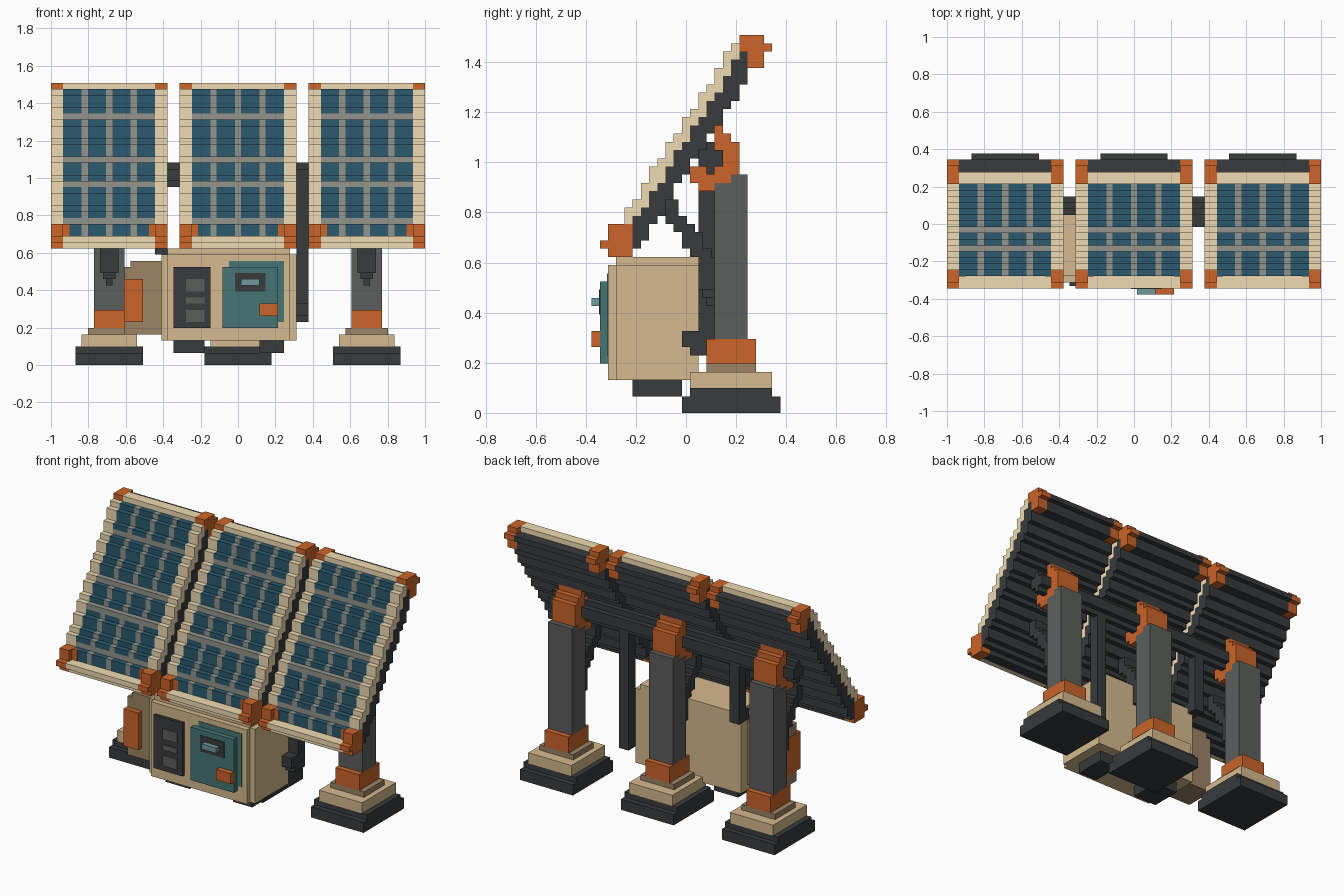
import bpy, bmesh, math

if "Cube" in bpy.data.objects:
    bpy.data.objects.remove(bpy.data.objects["Cube"])

U = 2 / 61                       # block size; all coordinates below are in blocks
OX, OY = 30.5, 11.5              # block-grid origin


def material(name, hexcode):
    def lin(c):
        c /= 255
        return c / 12.92 if c <= 0.04045 else ((c + 0.055) / 1.055) ** 2.4
    m = bpy.data.materials.new(name)
    m.diffuse_color = [lin(int(hexcode[n:n + 2], 16)) for n in (0, 2, 4)] + [1]
    m.use_nodes = True
    m.node_tree.nodes["Principled BSDF"].inputs["Base Color"].default_value = m.diffuse_color
    return m


CREAM = material("cream", "efdbb2")
TAN = material("tan", "d6ba8e")
TAUPE = material("taupe", "9c8465")
BLUE = material("cell_blue", "2c5a70")
GRID = material("grid_grey", "95958e")
DARK = material("dark", "383b3d")
STEEL = material("steel", "5c5f5d")
RUST = material("orange", "cc652a")
TEAL = material("teal", "467674")
PALE = material("pale_teal", "6f9aa0")


def blocks(name, mat, boxes):
    """One object from boxes given as (x0, x1, y0, y1, z0, z1)."""
    bm = bmesh.new()
    for x0, x1, y0, y1, z0, z1 in boxes:
        vs = bmesh.ops.create_cube(bm, size=1)["verts"]
        for v in vs:
            v.co.x = ((x1 if v.co.x > 0 else x0) - OX) * U
            v.co.y = ((y1 if v.co.y > 0 else y0) - OY) * U
            v.co.z = (z1 if v.co.z > 0 else z0) * U
    return finish(name, mat, bm)


def extrude_x(name, mat, outline, x0, x1):
    """Side profile of (y, z) points extruded along x."""
    bm = bmesh.new()
    f = bm.faces.new([bm.verts.new(((x0 - OX) * U, (y - OY) * U, z * U)) for y, z in outline])
    g = bmesh.ops.extrude_face_region(bm, geom=[f])["geom"]
    for v in g:
        if isinstance(v, bmesh.types.BMVert):
            v.co.x = (x1 - OX) * U
    bmesh.ops.recalc_face_normals(bm, faces=bm.faces)
    return finish(name, mat, bm)


def finish(name, mat, bm):
    me = bpy.data.meshes.new(name)
    bm.to_mesh(me)
    bm.free()
    me.materials.append(mat)
    ob = bpy.data.objects.new(name, me)
    bpy.context.collection.objects.link(ob)
    return ob


def tilt(k, shift=0.0):
    """Panel depth at block row k, moved back by shift."""
    return math.floor(2.2 + (k - 20) * 0.64 + shift)


def panel(tag, x):
    # bottom and top rails
    frame = [(x + 2, x + 17) + p for p in ((2, 3, 19, 20), (1, 3, 20, 21), (18, 20, 45, 46))]
    cells, grid = [], []
    back = [(x + 2, x + 17, 3, 5, 19, 20), (x + 2, x + 17, 3, 5, 20, 21), (x, x + 19, 5, 6, 20, 21)]
    corners = []
    for k in range(21, 45):
        f, g = max(3, tilt(k)), tilt(k, 1.7)
        row = (f, g, k, k + 1)
        # back sheet, kept clear of the corner caps
        rear = tilt(k, 4.3)
        if k < 23:
            back += [(x + 2, x + 17, g, rear, k, k + 1), (x, x + 19, 5, rear, k, k + 1)]
        elif k == 44:
            back.append((x + 2, x + 17, g, 22, k, k + 1))
        else:
            back.append((x, x + 19, g, min(rear, 19) if k > 41 else rear, k, k + 1))
            if k > 41:
                back.append((x + 2, x + 17, 19, 21, k, k + 1))
        # side rails
        if k > 22:
            frame += [(x + a, x + a + 2, f, 18 if k == 44 else g, k, k + 1) for a in (0, 17)]
        # cells and grid lines
        if k in (23, 29, 33, 40):
            grid.append((x + 2, x + 17) + row)
        else:
            cells += [(x + a, x + a + 3) + row for a in (2, 6, 10, 14)]
            grid += [(x + a, x + a + 1) + row for a in (5, 9, 13)]
    # corner caps
    for a in (0, 17):
        corners += [(x + a, x + a + 2) + p for p in
                    ((2, 5, 19, 20), (1, 5, 20, 21), (2, 5, 21, 22), (2, 5, 22, 23),
                     (18, 21, 45, 46), (18, 22, 44, 45), (19, 21, 42, 44))]
    corners += [(x + a, x + a + 1, 2.9, 3.5, 21, 23) for a in (2, 16)]
    blocks(tag + "_panel_frame", CREAM, frame)
    blocks(tag + "_panel_cells", BLUE, cells)
    blocks(tag + "_panel_grid", GRID, grid)
    blocks(tag + "_panel_back", DARK, back)
    blocks(tag + "_panel_corners", RUST, corners)


def post(tag, c):
    # stepped foot
    blocks(tag + "_foot", DARK, [(c - 5.5, c + 5.5, 11, 23, 0, 2), (c - 5.5, c + 5.5, 12, 22, 2, 3)])
    blocks(tag + "_foot_step", TAN, [(c - 4.5, c + 4.5, 12, 22, 3, 5)])
    blocks(tag + "_foot_plate", TAUPE, [(c - 3.5, c + 3.5, 14, 20, 5, 6)])
    # column with collar
    blocks(tag + "_collar", RUST, [(c - 2.5, c + 2.5, 14, 20, 6, 9)])
    blocks(tag + "_column", STEEL, [(c - 2.5, c + 2.5, 15, 19, 9, 28), (c - 2.5, c + 2.5, 17, 19, 28, 29)])
    # hinge bracket round the tube
    extrude_x(tag + "_hinge", RUST, [(12, 28), (13, 28), (13, 27), (15, 27), (15, 28), (17, 28),
                                     (17, 29), (18, 29), (18, 33), (17, 33), (17, 34), (16, 34),
                                     (16, 35), (15, 35), (15, 33), (14, 33), (14, 30), (12, 30)],
              c - 2.4, c + 2.4)
    # stepped diagonal strut
    strut = [(c - 1.5, c + 1.5, s, s + 2.6, k, k + 1)
             for k in range(15, 26) for s in [min(13, 8 + math.floor((25 - k) * 0.75))]]
    strut += [(c - 1, c + 1, 13.5, 15.5, 14, 15), (c - 0.5, c + 0.5, 14, 15.5, 13, 14)]
    blocks(tag + "_strut", DARK, strut)


for n, tag in enumerate(("left", "middle", "right")):
    panel(tag, 21 * n)
    post(tag, 9.5 + 21 * n)

# tilt tube
extrude_x("tilt_tube", DARK, [(14, 29), (15, 29), (15, 30), (16, 30), (16, 32), (15, 32),
                              (15, 33), (14, 33), (14, 32), (13, 32), (13, 30), (14, 30)], 5, 56)

# control cabinet
blocks("cabinet_body", TAN, [(18, 40, 3, 13, 4, 18)])
blocks("cabinet_top", TAN, [(19, 39, 3, 13, 18, 19)])
blocks("cabinet_front", TAN, [(19, 39, 2, 3, 4, 18)])
blocks("cabinet_feet", DARK, [(20, 25, 5, 11, 2, 4), (34, 38, 5, 11, 2, 4)])
blocks("side_box", TAUPE, [(13, 18, 5, 11, 5, 17), (12, 13, 5, 11, 5, 16)])
blocks("side_box_cover", RUST, [(11.9, 15, 4, 8, 7, 14)])

# vent with slats
blocks("vent", DARK, [(20, 26, 1.4, 2, 6, 16)])
blocks("vent_slats", STEEL, [(22, 25, 1.2, 1.4, a, b) for a, b in ((7, 9), (10, 11), (12, 14))])

# cabinet door, screen and latch
blocks("door_backing", TEAL, [(29, 38, 1.9, 2, 7, 17)])
blocks("door", TEAL, [(28, 37, 1, 2, 6, 16)])
blocks("screen_bezel", DARK, [(30, 35, 0.9, 1, 12, 15)])
blocks("screen", PALE, [(31, 34, 0, 0.9, 13, 14)])
blocks("door_latch", RUST, [(34, 37, 0, 1.5, 8, 10)])

# conduits from the tube to the cabinet
blocks("right_conduit", DARK, [(40, 42, 13, 15, 7, 30), (40, 42, 12, 13, 7, 10), (40, 42, 11, 12, 8, 10)])
blocks("left_conduit", DARK, [(17, 19, 13, 15, 18, 30), (17, 19, 12, 13, 18, 20)])
